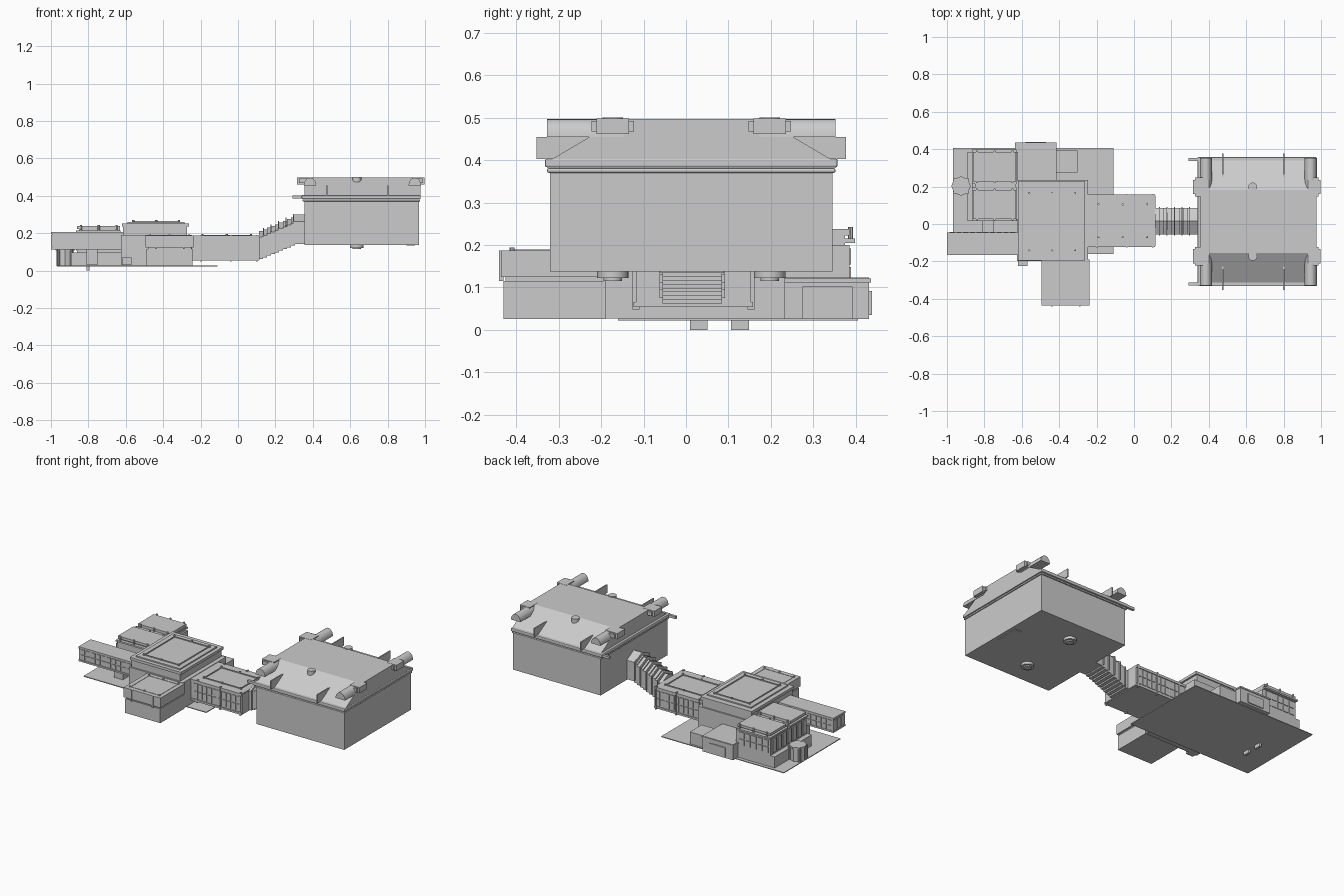
import bpy, bmesh, math
from mathutils import Vector

if "Cube" in bpy.data.objects:
    bpy.data.objects.remove(bpy.data.objects["Cube"])


def make(name, bm, smooth=False):
    bmesh.ops.recalc_face_normals(bm, faces=bm.faces)
    me = bpy.data.meshes.new(name)
    bm.to_mesh(me)
    bm.free()
    ob = bpy.data.objects.new(name, me)
    bpy.context.collection.objects.link(ob)
    if smooth:
        bpy.context.view_layer.objects.active = ob
        ob.select_set(True)
        bpy.ops.object.shade_smooth_by_angle(angle=math.radians(35))
        ob.select_set(False)
    return ob


def box(name, x0, x1, y0, y1, z0, z1, bevel=0):
    bm = bmesh.new()
    bmesh.ops.create_cube(bm, size=1)
    for v in bm.verts:
        v.co = Vector(((x0 + x1) / 2 + v.co.x * (x1 - x0),
                       (y0 + y1) / 2 + v.co.y * (y1 - y0),
                       (z0 + z1) / 2 + v.co.z * (z1 - z0)))
    ob = make(name, bm)
    if bevel:
        m = ob.modifiers.new("bevel", 'BEVEL')
        m.width, m.segments = bevel, 2
    return ob


def prism(name, pts, axis, a, b, smooth=False):
    """Extrude a 2D profile along 'x' (pts are y,z) or 'y' (pts are x,z)."""
    bm = bmesh.new()
    at = (lambda p, t: (t, p[0], p[1])) if axis == 'x' else (lambda p, t: (p[0], t, p[1]))
    f = bm.faces.new([bm.verts.new(at(p, a)) for p in pts])
    r = bmesh.ops.extrude_face_region(bm, geom=[f])
    d = Vector((b - a, 0, 0)) if axis == 'x' else Vector((0, b - a, 0))
    bmesh.ops.translate(bm, vec=d, verts=[v for v in r['geom'] if isinstance(v, bmesh.types.BMVert)])
    return make(name, bm, smooth)


def cyl(name, x, y, z0, z1, r, n=20):
    bm = bmesh.new()
    bmesh.ops.create_cone(bm, cap_ends=True, segments=n, radius1=r, radius2=r, depth=z1 - z0)
    bmesh.ops.translate(bm, vec=(x, y, (z0 + z1) / 2), verts=bm.verts)
    return make(name, bm, n > 10)


def frame(name, x0, x1, y0, y1, z, h=.006, w=.006):
    """Rectangular rail frame lying on a roof, with a bolt at each corner and mid side."""
    for y in (y0, y1 - w):
        box(name + "_rail", x0, x1, y, y + w, z, z + h)
    for x in (x0, x1 - w):
        box(name + "_rail", x, x + w, y0, y1, z, z + h)
    for x in (x0, (x0 + x1) / 2, x1):
        for y in (y0, y1):
            cyl(name + "_bolt", x, y, z, z + h + .005, .006, 8)


def panels_x(name, x0, x1, y, z0, z1, n, rows=2, t=.004):
    """Row of raised panels on a wall facing y."""
    w, h = (x1 - x0) / n, (z1 - z0) / rows
    for i in range(n):
        for j in range(rows):
            box(name, x0 + i * w + .004, x0 + (i + 1) * w - .004, y - t, y + t,
                z0 + j * h + .003, z0 + (j + 1) * h - .003)


# ---- large hall ----
C = .0125
box("hall_body", .355, .968, C - .333, C + .333, .138, .375)
box("hall_lip_lower", .345, .974, C - .340, C + .340, .370, .381, .004)
box("hall_lip_upper", .340, .977, C - .345, C + .345, .383, .404, .005)
prism("hall_roof", [(C - .333, .40), (C + .333, .40), (C + .168, .497), (C - .168, .497)], 'x', .355, .975)

for s in (-1, 1):
    Y = lambda d: C + s * d
    # roof fins standing on the sloped sides
    for x in (.475, .80):
        prism("roof_fin", [(Y(.365), .403), (Y(.365), .455), (Y(.238), .455), (Y(.32), .403)],
              'x', x - .004, x + .004)
    # half-round buttresses at the roof ends
    for x in (.385, .945):
        arc = [(x + .033 * math.cos(math.pi * k / 12), .455 + .042 * math.sin(math.pi * k / 12))
               for k in range(13)]
        prism("roof_buttress", arc, 'y', Y(.16), Y(.34), True)
    # lugs and pegs overhanging the ends
    y0, y1 = sorted((Y(.135), Y(.235)))
    for x0, x1 in ((.315, .40), (.93, .998)):
        box("roof_lug", x0, x1, y0 + .012, y1 - .012, .462, .498)
        box("roof_lug_plate", x0 + .012, x1 - .012, y0, y1, .468, .492)
    box("lip_peg", .292, .36, Y(.333) - .008, Y(.333) + .008, .386, .402)
    # vent caps above and below
    cyl("roof_vent", .635, Y(.185), .44, .501, .024)
    cyl("floor_vent", .635, Y(.185), .122, .14, .037)
    cyl("floor_vent_core", .635, Y(.185), .115, .13, .022)
box("floor_hatch", .90, .945, -.06, .09, .134, .14)

# ---- sloped stair passage ----
n = 9
for i in range(n):
    x0, x1 = .112 + i * .0215, .112 + (i + 1) * .0215
    z = .062 + i * .009
    prism("stair_step", [(-.055, z), (.085, z), (.085, z + .118), (.015, z + .15), (-.055, z + .118)],
          'x', x0, x1)
box("stair_landing", .30, .36, -.055, .085, .142, .262)
prism("stair_landing_roof", [(-.055, .262), (.085, .262), (.015, .30)], 'x', .30, .36)
for i in range(5):
    x, z = .137 + i * .04, .075 + i * .0185
    prism("stair_rib", [(-.062, z), (.092, z), (.092, z + .118), (.015, z + .154), (-.062, z + .118)],
          'x', x - .003, x + .003)

# ---- connecting corridor ----
box("corridor_body", -.25, .115, -.118, .153, .058, .182)
box("corridor_roof", -.25, .112, -.124, .158, .172, .187)
box("corridor_floor", -.25, .112, -.124, .158, .054, .066)
frame("corridor_roof_frame", -.19, .07, -.07, .105, .186)
for y in (-.118, .153):
    panels_x("corridor_panel", -.23, .105, y, .07, .168, 10)
    for x in (-.20, -.04, .10):
        box("corridor_post", x - .004, x + .004, y - .008, y + .008, .048, .192)

# ---- central block ----
box("central_base", -.625, -.247, -.198, .234, .027, .19)
box("central_upper", -.615, -.273, -.188, .224, .19, .235)
box("central_roof", -.62, -.262, -.196, .23, .235, .252)
box("central_roof_plate", -.592, -.285, -.172, .195, .252, .26)
frame("central_roof_frame", -.56, -.315, -.14, .165, .259)
box("central_side_box", -.62, -.57, -.225, -.19, .03, .07)

# ---- front annex ----
box("annex_lower", -.488, -.243, -.43, -.19, .025, .115)
box("annex_upper", -.495, -.237, -.436, -.19, .125, .187)
box("annex_band", -.482, -.249, -.425, -.19, .112, .128)
frame("annex_roof_frame", -.47, -.262, -.41, -.22, .184, .005)
for x in (-.44, -.29):
    box("annex_front_rib", x - .005, x + .005, -.441, -.43, .115, .187)

# ---- front left wing ----
box("wing_body", -.995, -.61, -.16, -.048, .12, .2)
box("wing_roof", -1.0, -.61, -.165, -.045, .195, .206)
box("wing_floor", -1.0, -.61, -.165, -.045, .114, .124)
for y in (-.16, -.048):
    panels_x("wing_panel", -.99, -.63, y, .126, .194, 10)
for y in (-.145, -.105, -.065):
    box("wing_end_panel", -1.0, -.99, y - .017, y + .017, .128, .19)
box("wing_support", -.81, -.75, -.08, .025, .03, .13)

# ---- back left block ----
box("rear_block_base", -.89, -.62, .015, .385, .025, .097)
box("rear_block_body", -.86, -.62, .025, .385, .097, .2)
box("rear_block_neck", -.85, -.63, .035, .375, .2, .222)
for y0, y1 in ((.015, .195), (.215, .398)):
    box("rear_block_slab", -.866, -.628, y0, y1, .205, .215)
    box("rear_block_top", -.86, -.632, y0 + .012, y1 - .012, .222, .238)
    for x in (-.84, -.745, -.65):
        for y in (y0 + .01, y1 - .01):
            cyl("rear_block_pin", x, y, .205, .243, .006, 8)
panels_x("rear_block_panel", -.85, -.64, .385, .108, .195, 5)
for k in range(7):
    y = .05 + k * .05
    box("rear_block_side_panel", -.866, -.855, y - .019, y + .019, .108, .195)

# ---- octagonal pod ----
cyl("pod_body", -.925, .203, .025, .108, .046, 8).data.transform
cyl("pod_cap", -.925, .203, .108, .118, .052, 8)
for a in range(4):
    t = math.radians(45 + 90 * a)
    cyl("pod_post", -.925 + .05 * math.cos(t), .203 + .05 * math.sin(t), .025, .112, .008, 8)

# ---- back boxes ----
box("rear_box_large", -.632, -.418, .228, .432, .025, .123)
box("rear_box_hatch", -.58, -.47, .43, .438, .035, .092)
box("rear_box_trim", -.636, -.414, .23, .436, .112, .121)
box("rear_box_small", -.42, -.302, .275, .393, .025, .102)

# ---- ground plate and feet ----
box("ground_plate", -.968, -.11, -.16, .405, .022, .027)
for y in (.03, .127):
    box("plate_foot", -.81, -.795, y - .021, y + .021, 0, .025)
